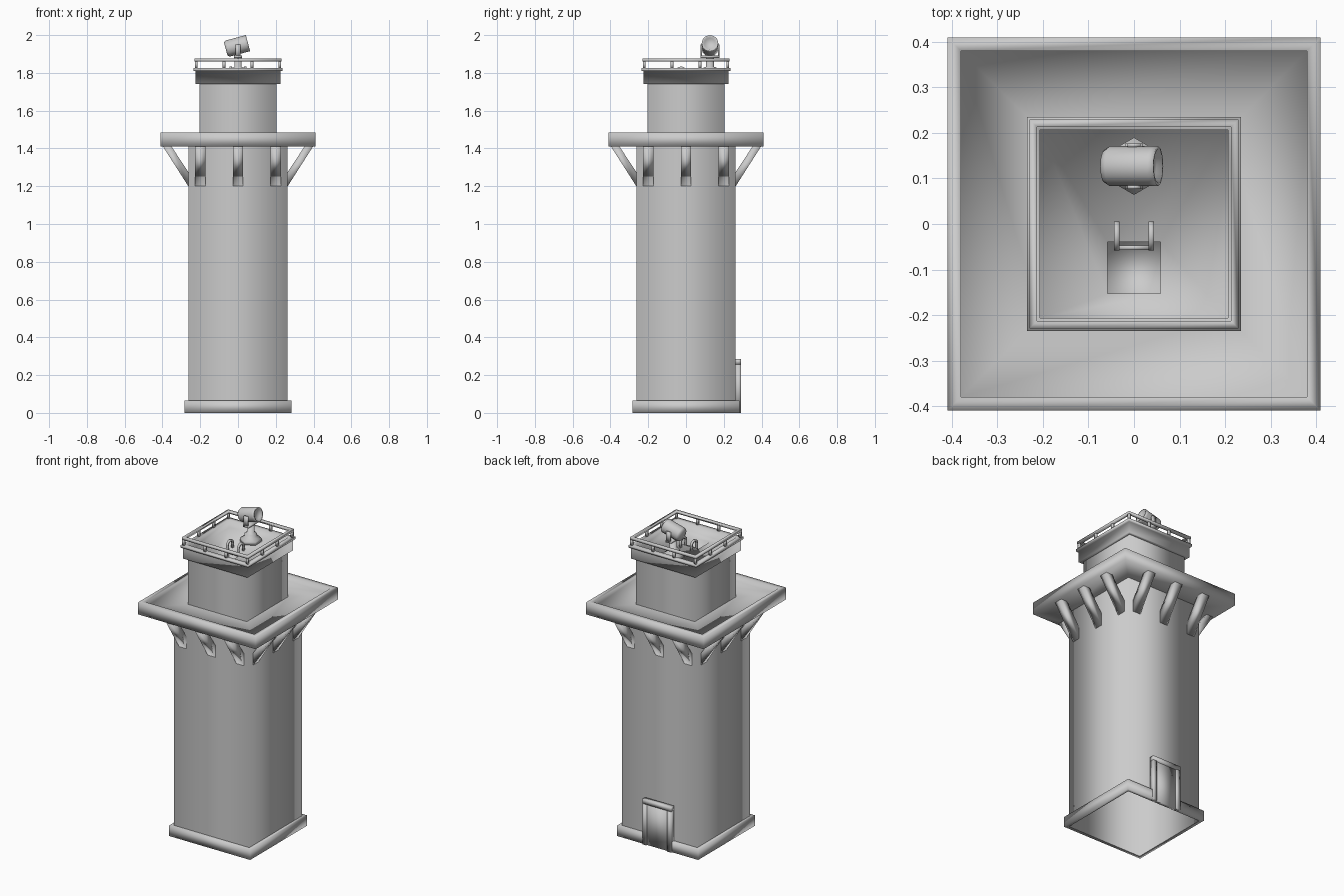
import bpy, bmesh, math
from mathutils import Matrix, Vector

old = bpy.data.objects.get("Cube")
if old:
    bpy.data.objects.remove(old, do_unlink=True)

GREY = (0.6, 0.6, 0.6, 1)
mat = bpy.data.materials.new("plain_grey")
mat.use_nodes = True
mat.diffuse_color = GREY
mat.node_tree.nodes["Principled BSDF"].inputs["Base Color"].default_value = GREY


def finish(name, bm, recalc=True):
    if recalc:
        bmesh.ops.recalc_face_normals(bm, faces=bm.faces)
    mesh = bpy.data.meshes.new(name)
    bm.to_mesh(mesh)
    bm.free()
    mesh.materials.append(mat)
    mesh.shade_smooth()
    obj = bpy.data.objects.new(name, mesh)
    bpy.context.collection.objects.link(obj)
    return obj


def add_loops(bm, loops, cap_start=False, cap_end=False):
    """Skin a series of equal-length point loops."""
    rows = [[bm.verts.new(p) for p in loop] for loop in loops]
    n = len(rows[0])
    for a, b in zip(rows, rows[1:]):
        for i in range(n):
            j = (i + 1) % n
            bm.faces.new((a[i], a[j], b[j], b[i]))
    if cap_start:
        bm.faces.new(rows[0][::-1])
    if cap_end:
        bm.faces.new(rows[-1])


def rect(x0, x1, y0, y1, z):
    return [(x0, y0, z), (x1, y0, z), (x1, y1, z), (x0, y1, z)]


def square(h, z):
    return rect(-h, h, -h, h, z)


def square_shell(name, profile, extra=(), cap_end=False):
    """Square counterpart of a lathe: profile of (half width, height)."""
    bm = bmesh.new()
    add_loops(bm, [square(h, z) for h, z in profile] + list(extra), cap_end=cap_end)
    return finish(name, bm, recalc=False)


def add_box(bm, x0, x1, y0, y1, z0, z1):
    add_loops(bm, [rect(x0, x1, y0, y1, z0), rect(x0, x1, y0, y1, z1)], True, True)


def revolve(name, profile, sides, matrix):
    """Revolve (radius, height) points about local z."""
    bm = bmesh.new()
    loops = []
    for r, z in profile:
        ring = [2 * math.pi * i / sides for i in range(sides)]
        loops.append([matrix @ Vector((r * math.sin(a), r * math.cos(a), z)) for a in ring])
    add_loops(bm, loops, True, True)
    return finish(name, bm)


# Tower body, hollow and open underneath
WALL, FLOOR = 0.263, 1.775
square_shell("plinth", [(WALL, 0), (0.283, 0), (0.283, 0.065), (WALL, 0.065)])
square_shell("tower_walls", [(WALL, 0), (WALL, 1.41)])
square_shell("gallery", [(WALL, 1.41), (0.41, 1.41), (0.41, 1.485),
                         (0.38, 1.485), (0.38, 1.45), (0.205, 1.45)])
square_shell("upper_walls", [(0.205, 1.45), (0.205, 1.74)])

# Parapet, roof floor and the hatch shaft sunk into it
hatch = [rect(-0.058, 0.058, -0.153, -0.04, z) for z in (FLOOR, FLOOR - 0.2)]
square_shell("parapet_and_roof",
             [(0.205, 1.74), (0.225, 1.74), (0.225, 1.81), (0.235, 1.81),
              (0.235, 1.825), (0.207, 1.825), (0.207, FLOOR)], hatch, True)

# Sloping brackets, three below each side of the gallery
bm = bmesh.new()
profile = [(WALL, 1.2), (0.397, 1.41), (0.352, 1.41), (WALL, 1.275)]
for side in range(4):
    turn = Matrix.Rotation(side * math.pi / 2, 3, 'Z')
    for x in (-0.2, 0, 0.2):
        add_loops(bm, [[turn @ Vector((x + w, -d, z)) for d, z in profile]
                       for w in (-0.027, 0.027)], True, True)
finish("gallery_brackets", bm)

# Roof railing
R0, R1 = 0.213, 0.23
bm = bmesh.new()
add_loops(bm, [square(h, z) for h, z in
               ((R0, 1.86), (R1, 1.86), (R1, 1.875), (R0, 1.875), (R0, 1.86))])
bmesh.ops.remove_doubles(bm, verts=bm.verts, dist=0.0001)
finish("railing_top", bm)
bm = bmesh.new()
mid, gap, t = (R0 + R1) / 2, (R0 + R1) / 3, 0.007
for i in range(4):
    for j in range(4):
        if i in (0, 3) or j in (0, 3):
            x, y = i * gap - mid, j * gap - mid
            add_box(bm, x - t, x + t, y - t, y + t, 1.825, 1.862)
finish("railing_posts", bm)

# Doorway on the back wall
bm = bmesh.new()
outer, inner, top = 0.1, 0.072, 0.285
for x0, x1 in ((-outer, -inner), (inner, outer)):
    add_box(bm, x0, x1, WALL, 0.292, 0, top - 0.028)
add_box(bm, -outer, outer, WALL, 0.292, top - 0.028, top)
finish("door_frame", bm)
bm = bmesh.new()
add_box(bm, -inner, inner, WALL, 0.284, 0, top - 0.028)
finish("door", bm)

# Hooped ladder rails and rungs in the hatch
bm = bmesh.new()
path = [(0.0, FLOOR), (0.0, 1.805)]
path += [(-0.026 + 0.026 * math.cos(a), 1.805 + 0.023 * math.sin(a))
         for a in (math.pi * k / 6 for k in range(1, 6))]
path += [(-0.052, 1.805), (-0.052, FLOOR - 0.2)]
r = 0.006
for x in (-0.038, 0.038):
    loops = []
    for i, (y, z) in enumerate(path):
        p, q = path[max(i - 1, 0)], path[min(i + 1, len(path) - 1)]
        d = Vector((0, q[0] - p[0], q[1] - p[1])).normalized()
        n = Vector((0, -d.z, d.y))
        c = Vector((x, y, z))
        loops.append([c + Vector((sx * r, 0, 0)) + n * sn * r
                      for sx, sn in ((-1, -1), (1, -1), (1, 1), (-1, 1))])
    add_loops(bm, loops, True, True)
for k in range(4):
    z = FLOOR - 0.01 - 0.05 * k
    add_box(bm, -0.038, 0.038, -0.057, -0.047, z - 0.005, z + 0.005)
finish("hatch_ladder", bm)

# Searchlight on a pedestal with a yoke
LAMP_Y, LAMP_Z = 0.127, 1.942
stand = Matrix.Translation((0, LAMP_Y, 0))
revolve("lamp_pedestal", [(0.063, FLOOR), (0.063, FLOOR + 0.02), (0.036, 1.81),
                          (0.036, 1.827), (0.022, 1.832), (0.022, 1.885)], 6, stand)
bm = bmesh.new()
add_box(bm, -0.02, 0.02, LAMP_Y - 0.05, LAMP_Y + 0.05, 1.88, 1.892)
for s in (-1, 1):
    y = LAMP_Y + s * 0.046
    add_box(bm, -0.014, 0.014, y - 0.004, y + 0.004, 1.885, 1.95)
finish("lamp_yoke", bm)
tilt = (Matrix.Translation((-0.005, LAMP_Y, LAMP_Z))
        @ Matrix.Rotation(math.radians(75), 4, 'Y'))
revolve("searchlight", [(0.036, -0.062), (0.044, -0.05), (0.044, 0.045),
                        (0.044, 0.06), (0.037, 0.06), (0.03, 0.048)], 12, tilt)
